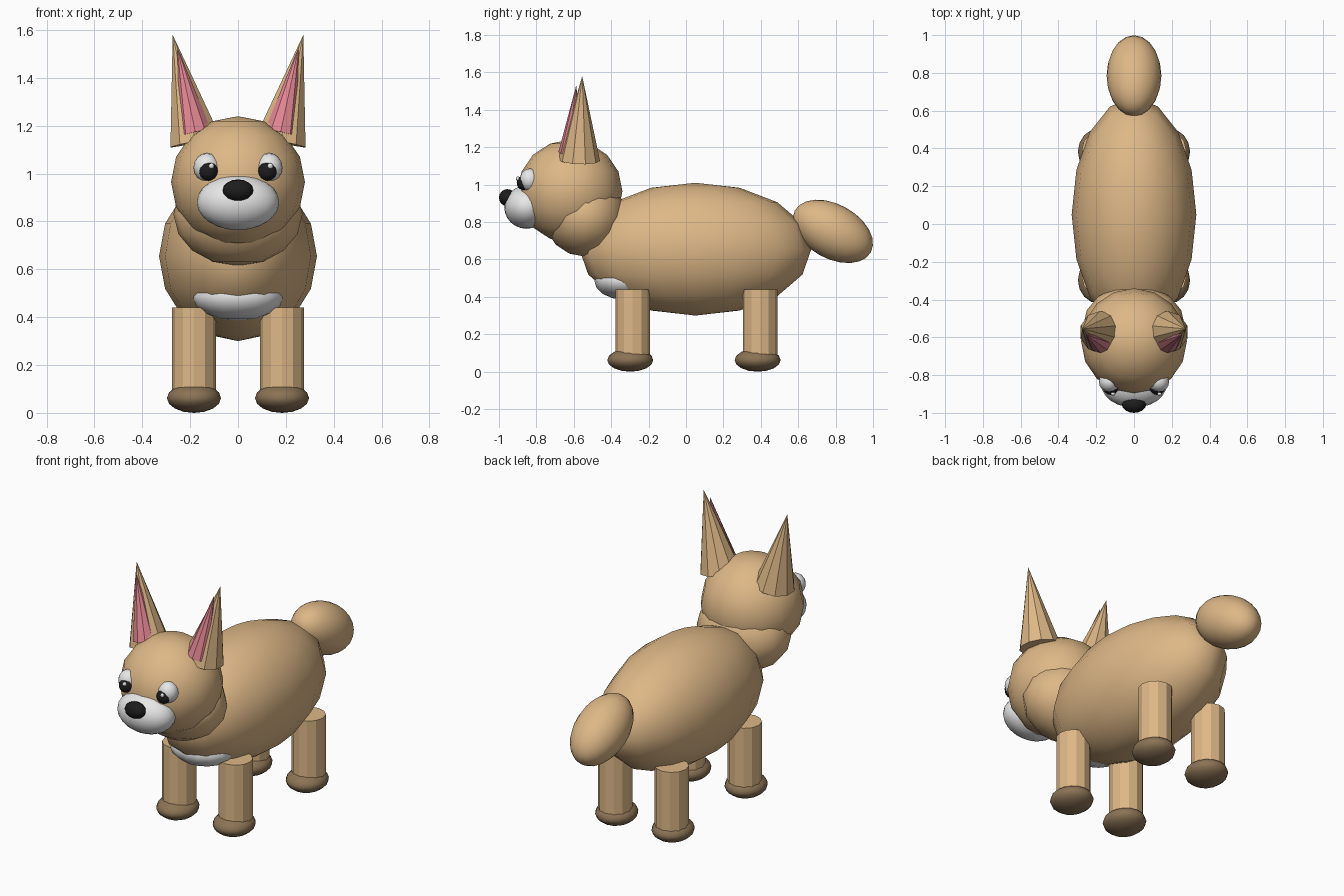
import bpy, math
from mathutils import Vector

if "Cube" in bpy.data.objects:
    bpy.data.objects.remove(bpy.data.objects["Cube"])


def material(name, rgb):
    m = bpy.data.materials.new(name)
    m.diffuse_color = (*rgb, 1.0)
    m.use_nodes = True
    m.node_tree.nodes["Principled BSDF"].inputs["Base Color"].default_value = m.diffuse_color
    return m


TAN = material("tan fur", (0.73, 0.479, 0.242))
BROWN = material("brown paw", (0.258, 0.171, 0.091))
WHITE = material("white fur", (0.82, 0.82, 0.82))
BLACK = material("black", (0.012, 0.012, 0.012))
PINK = material("pink", (0.76, 0.24, 0.29))


def ellipsoid(name, loc, radii, mat, tilt=0.0, seg=16, rings=8):
    """Smooth low-poly ellipsoid, tilted about x."""
    bpy.ops.mesh.primitive_uv_sphere_add(segments=seg, ring_count=rings, radius=1,
                                         location=loc, rotation=(tilt, 0, 0))
    ob = bpy.context.object
    ob.name = name
    ob.scale = radii
    ob.data.materials.append(mat)
    bpy.ops.object.shade_smooth()
    return ob


def cone(name, base, tip, radius, mat, sides=10):
    """Flat-shaded cone from the base centre to the tip."""
    base, tip = Vector(base), Vector(tip)
    axis = tip - base
    bpy.ops.mesh.primitive_cone_add(vertices=sides, radius1=radius, radius2=0,
                                    depth=axis.length, location=(base + tip) / 2)
    ob = bpy.context.object
    ob.name = name
    ob.rotation_euler = Vector((0, 0, 1)).rotation_difference(axis).to_euler()
    ob.data.materials.append(mat)
    return ob


# Trunk, neck, chest patch and tail
ellipsoid("body", (0, 0.05, 0.655), (0.33, 0.62, 0.355), TAN)
ellipsoid("neck", (0, -0.54, 0.83), (0.27, 0.22, 0.215), TAN)
ellipsoid("chest_patch", (0, -0.33, 0.485), (0.19, 0.16, 0.10), WHITE)
ellipsoid("tail", (0, 0.785, 0.75), (0.145, 0.232, 0.145), TAN,
          tilt=math.radians(-29), seg=20, rings=12)

# Head, muzzle and nose
ellipsoid("head", (0, -0.62, 0.965), (0.28, 0.28, 0.275), TAN)
ellipsoid("muzzle", (0, -0.852, 0.88), (0.172, 0.12, 0.116), WHITE, seg=24, rings=12)
ellipsoid("nose", (0, -0.955, 0.93), (0.064, 0.045, 0.046), BLACK)

for side, s in (("left", -1), ("right", 1)):
    # Eyes
    ellipsoid(f"{side}_eye", (s * 0.13, -0.835, 1.026), (0.056, 0.055, 0.06), WHITE)
    ellipsoid(f"{side}_pupil", (s * 0.123, -0.868, 1.01), (0.04, 0.037, 0.04), BLACK)
    ellipsoid(f"{side}_eye_glint", (s * 0.123 + 0.012, -0.899, 1.032),
              (0.012, 0.010, 0.012), WHITE, seg=8, rings=6)
    # Ears with pink insides
    cone(f"{side}_ear", (s * 0.178, -0.572, 1.132), (s * 0.273, -0.555, 1.58), 0.112, TAN)
    cone(f"{side}_inner_ear", (s * 0.178, -0.612, 1.17), (s * 0.254, -0.587, 1.53),
         0.07, PINK)
    # Legs and paws
    for end, leg_y, paw_y in (("front", -0.285, -0.298), ("back", 0.396, 0.383)):
        bpy.ops.mesh.primitive_cylinder_add(vertices=12, radius=0.092, depth=0.38,
                                            location=(s * 0.184, leg_y, 0.25))
        leg = bpy.context.object
        leg.name = f"{end}_{side}_leg"
        leg.data.materials.append(TAN)
        ellipsoid(f"{end}_{side}_paw", (s * 0.184, paw_y, 0.062),
                  (0.113, 0.123, 0.062), BROWN)
